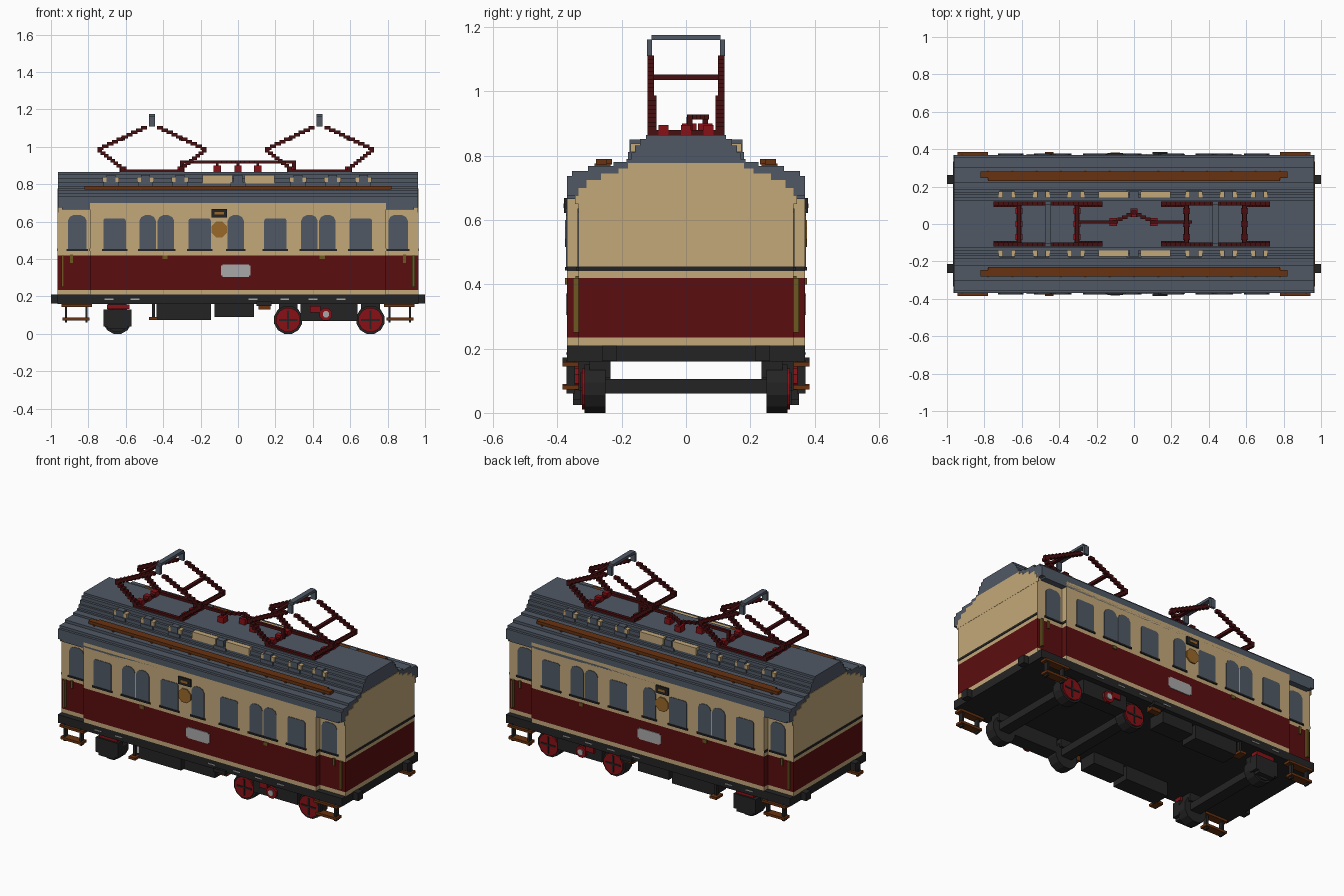
import bpy, bmesh, math

default_cube = bpy.data.objects.get("Cube")
if default_cube:
    bpy.data.objects.remove(default_cube, do_unlink=True)


def linear(value):
    value /= 255
    return value / 12.92 if value <= 0.04045 else ((value + 0.055) / 1.055) ** 2.4


def material(name, red, green, blue):
    colour = (linear(red), linear(green), linear(blue), 1)
    mat = bpy.data.materials.new(name)
    mat.use_nodes = True
    mat.diffuse_color = colour
    shader = next(n for n in mat.node_tree.nodes if n.type == "BSDF_PRINCIPLED")
    shader.inputs["Base Color"].default_value = colour
    shader.inputs["Roughness"].default_value = 0.9
    return mat


cream = material("cream", 196, 169, 122)
maroon = material("maroon paint", 90, 13, 15)
dark_maroon = material("dark maroon metal", 70, 14, 16)
grey = material("slate grey", 80, 89, 101)
black = material("underframe black", 36, 36, 37)
brown = material("wood brown", 104, 50, 16)
red = material("signal red", 135, 17, 22)
silver = material("light grey", 168, 168, 168)
olive = material("brass olive", 110, 88, 34)
gold = material("clock gold", 152, 104, 40)


def finish(name, mat, bm):
    bmesh.ops.recalc_face_normals(bm, faces=bm.faces)
    mesh = bpy.data.meshes.new(name)
    bm.to_mesh(mesh)
    bm.free()
    mesh.materials.append(mat)
    obj = bpy.data.objects.new(name, mesh)
    bpy.context.collection.objects.link(obj)
    return obj


def boxes(name, mat, spans, both_sides=False):
    """Boxes given as x, y and z (low, high) pairs, optionally mirrored in y."""
    bm = bmesh.new()
    for xs, ys, zs in spans:
        for side in ((1, -1) if both_sides else (1,)):
            cube = bmesh.ops.create_cube(bm, size=1)
            for v in cube["verts"]:
                v.co.x = xs[v.co.x > 0]
                v.co.y = side * ys[v.co.y > 0]
                v.co.z = zs[v.co.z > 0]
    return finish(name, mat, bm)


def prisms(name, mat, outline, axis, spans):
    """Extrude an outline along the x or y axis between each (low, high) span."""
    bm = bmesh.new()
    for low, high in spans:
        def place(d):
            return [bm.verts.new((d, a, z) if axis == "x" else (a, d, z)) for a, z in outline]
        near, far = place(low), place(high)
        bm.faces.new(near)
        bm.faces.new(far)
        for i in range(len(near)):
            j = (i + 1) % len(near)
            bm.faces.new((near[i], near[j], far[j], far[i]))
    return finish(name, mat, bm)


def sides(low, high):
    return [(low, high), (-high, -low)]


def around(centre, half):
    return centre - half, centre + half


def polygon(x, z, radius, count):
    turn = math.tau / count
    return [(x + radius * math.cos(turn * (i + 0.5)), z + radius * math.sin(turn * (i + 0.5)))
            for i in range(count)]


def mirrored(half):
    return half + [(-y, z) for y, z in reversed(half)]


BODY, DOOR, END, MAIN = 0.37, 0.335, 0.965, 0.79

# Banded body with narrower entrance ends
for label, mat, zs in (("lower_band", cream, (0.21, 0.235)),
                       ("red_panel", maroon, (0.235, 0.42)),
                       ("upper_wall", cream, (0.42, 0.7))):
    boxes("body_" + label, mat, [(around(0, MAIN), around(0, BODY), zs),
                                 (around(0, END), around(0, DOOR), zs)])
boxes("end_stripe", black, [((s * MAIN, s * (MAIN + 0.003)), around(0, BODY), (0.442, 0.456)) for s in (1, -1)]
      + [((s * END, s * (END + 0.003)), around(0, DOOR), (0.442, 0.456)) for s in (1, -1)])

# Stepped roof with raised centre, and cream end gables
prisms("roof", grey, mirrored([
    (BODY, 0.675), (BODY, 0.737), (0.355, 0.737), (0.355, 0.752), (0.305, 0.752),
    (0.305, 0.768), (0.225, 0.768), (0.225, 0.78), (0.185, 0.78), (0.185, 0.79),
    (0.17, 0.79), (0.17, 0.81), (0.158, 0.81), (0.158, 0.832), (0.143, 0.832),
    (0.143, 0.852), (0.125, 0.852), (0.125, 0.865)]), "x", [around(0, END - 0.002)])
prisms("end_gable", cream, mirrored([
    (0.345, 0.65), (0.345, 0.675), (0.33, 0.675), (0.33, 0.7), (0.31, 0.7), (0.31, 0.725),
    (0.265, 0.725), (0.265, 0.745), (0.21, 0.745), (0.21, 0.76), (0.18, 0.76),
    (0.18, 0.778)]), "x", sides(END - 0.004, END + 0.001))
boxes("eave", grey, [(around(0, END - 0.025), (DOOR, BODY), (0.665, 0.68))], True)
boxes("roof_walkway", brown, [(around(0, 0.82), (0.245, 0.28), (0.772, 0.79)),
                              (around(0, 0.78), (0.23, 0.25), (0.772, 0.79))], True)
boxes("walkway_post", brown, [(around(i * 0.13, 0.006), (0.235, 0.285), (0.755, 0.775))
                              for i in range(-6, 7)], True)

# Raised roof windows and ventilators
VENTS = (-0.68, -0.495, -0.31, 0, 0.32, 0.505, 0.67)
boxes("skylight", cream, [(around(x, 0.045), (0.14, 0.173), (0.812, 0.838)) for x in VENTS if x]
      + [(around(x, 0.08), (0.14, 0.173), (0.805, 0.85)) for x in (-0.11, 0.115)], True)
boxes("ventilator", grey, [(around(x, 0.04), (0.14, 0.18), (0.79, 0.812)) for x in VENTS]
      + [(around(x, 0.024), (0.13, 0.176), (0.812, 0.85)) for x in VENTS], True)

# Side windows: wide ones have cut corners, narrow ones are arched
WINDOWS = [(-0.86, 0.05), (-0.66, 0.06), (-0.483, 0.044), (-0.386, 0.044), (-0.205, 0.06),
           (-0.012, 0.043), (0.2, 0.06), (0.382, 0.044), (0.478, 0.044), (0.656, 0.06), (0.856, 0.052)]
for x, half in WINDOWS:
    wall = BODY if abs(x) < MAIN else DOOR
    top, cut = (0.618, 0.012) if half == 0.06 else (0.635, 0.03)
    prisms("side_window", grey, [
        (x - half, 0.452), (x + half, 0.452), (x + half, top - cut), (x + half - cut / 3, top - cut / 3),
        (x + half - cut, top), (x - half + cut, top), (x - half + cut / 3, top - cut / 3),
        (x - half, top - cut)], "y", sides(wall - 0.002, wall + 0.003))
    boxes("window_sill", black, [(around(x, half + 0.008), (wall - 0.002, wall + 0.007),
                                  (0.443, 0.453))], True)

# Clock, lamp, name plate and door fittings
prisms("clock", gold, polygon(-0.1, 0.558, 0.045, 8), "y", sides(BODY, BODY + 0.007))
boxes("lamp_housing", black, [(around(-0.1, 0.042), (BODY, BODY + 0.009), (0.622, 0.668))], True)
boxes("lamp_glass", gold, [(around(-0.1, 0.025), (BODY, BODY + 0.011), (0.638, 0.652))], True)
boxes("side_plate", silver, [(around(-0.012, 0.08), (BODY, BODY + 0.004), (0.312, 0.365)),
                             (around(-0.012, 0.07), (BODY, BODY + 0.004), (0.304, 0.372))], True)
boxes("handrail", olive, [(around(s * 0.938, 0.007), (DOOR, 0.351), (0.25, 0.42)) for s in (1, -1)], True)
boxes("door_handle", olive, [(around(s * 0.89, 0.007), (DOOR, DOOR + 0.008), (0.38, 0.425)) for s in (1, -1)]
      + [(around(x, 0.014), (BODY, BODY + 0.006), (0.4, 0.42)) for x in (-0.39, 0.45)], True)

# Chassis, buffers and hanging equipment
boxes("chassis", black, [(around(0, END), around(0, BODY), (0.16, 0.21))])
boxes("buffer", black, [((s * 0.95, s), (0.215, 0.262), (0.162, 0.21)) for s in (1, -1)], True)
boxes("chassis_mark", silver, [(around(x, 0.024), (BODY, BODY + 0.003), (0.182, 0.188))
                               for x in (-0.69, -0.55, 0.08, 0.25, 0.4, 0.55)], True)
boxes("equipment_box", black, [((-0.435, -0.145), (0.235, 0.345), (0.075, 0.165)),
                               ((-0.125, 0.085), (0.235, 0.345), (0.09, 0.165))], True)
boxes("small_bracket", brown, [((0.11, 0.175), (0.32, 0.36), (0.13, 0.165)),
                               ((-0.475, -0.43), (0.32, 0.384), (0.075, 0.09))], True)
boxes("bracket_hanger", black, [((0.1, 0.18), (0.34, 0.384), (0.15, 0.172)),
                                ((-0.46, -0.445), (0.34, 0.36), (0.075, 0.165))], True)

# Wheels, axles and frames
for x, face in ((-0.645, black), (0.268, red), (0.708, red)):
    prisms("wheel", black, polygon(x, 0.075, 0.0776, 12), "y", sides(0.25, 0.315))
    prisms("wheel_face", face, polygon(x, 0.075, 0.066, 12), "y", sides(0.31, 0.324))
    boxes("wheel_spokes", black, [(around(x, 0.05), (0.32, 0.328), around(0.075, 0.005)),
                                  (around(x, 0.005), (0.32, 0.328), (0.025, 0.125))], True)
    boxes("axle", black, [(around(x, 0.035), around(0, 0.26), (0.06, 0.105))])
    boxes("axle_mount", black, [(around(x, 0.05), (0.235, 0.3), (0.11, 0.165))], True)
boxes("drive_frame", black, [((0.335, 0.64), (0.25, 0.335), (0.07, 0.165))], True)
boxes("trailing_frame", black, [((-0.72, -0.57), (0.3, 0.352), (0.04, 0.13)),
                                ((-0.7, -0.59), (0.3, 0.352), (0.025, 0.04))], True)
boxes("frame_trim", red, [((-0.7, -0.58), (0.3, 0.345), (0.132, 0.158)),
                          ((0.385, 0.44), (0.32, 0.345), (0.115, 0.15))], True)
prisms("drive_hub", red, polygon(0.47, 0.105, 0.036, 8), "y", sides(0.33, 0.35))
prisms("drive_hub_cap", silver, polygon(0.47, 0.105, 0.018, 8), "y", sides(0.345, 0.355))

# Entrance steps
for s in (1, -1):
    boxes("entrance_step", brown, [(around(s * 0.862, 0.082), (DOOR, 0.384), (0.145, 0.159)),
                                   (around(s * 0.866, 0.072), (DOOR, 0.384), (0.072, 0.087))], True)
    boxes("step_hanger", black, [(around(s * x, 0.006), (0.345, 0.372), (0.06, 0.165))
                                 for x in (0.81, 0.92)], True)


# Pantographs: stepped diamond arms on both sides, tied by crossbars
def stair(start, end, ys):
    (xa, za), (xb, zb) = start, end
    count = max(1, round(abs(zb - za) / 0.0125))
    half = abs(xb - xa) / count / 2 + 0.004
    return [(around(xa + (xb - xa) * (i + 0.5) / count, half), ys,
             around(za + (zb - za) * (i + 0.5) / count, 0.009)) for i in range(count)]


for centre in (-0.46, 0.436):
    arms, ties, mounts = [], [], []
    for s in (1, -1):
        knee = (centre + s * 0.288, 0.985)
        arms += stair((centre + s * 0.15, 0.88), knee, (0.092, 0.12))
        arms += stair(knee, (centre + s * 0.03, 1.108), (0.1, 0.12))
        ties += [(around(centre + s * 0.155, 0.01), around(0, 0.11), (1.035, 1.052)),
                 (around(centre + s * 0.155, 0.014), around(0, 0.11), (0.864, 0.88))]
        mounts += [(around(centre + s * 0.155, 0.018), around(y, 0.016), (0.86, 0.895))
                   for y in (-0.07, 0, 0.07)]
    arms.append((around(centre, 0.17), (0.1, 0.12), (0.864, 0.88)))
    boxes("pantograph_arm", dark_maroon, arms, True)
    boxes("pantograph_crossbar", dark_maroon, ties)
    boxes("pantograph_mount", red, mounts)
    boxes("pantograph_bow", grey, [(around(centre, 0.016), around(0, 0.108), (1.16, 1.176)),
                                   (around(centre, 0.016), (0.105, 0.121), (1.11, 1.162)),
                                   (around(centre, 0.016), (-0.121, -0.105), (1.11, 1.162))])

# Roof power line on insulators
boxes("insulator", red, [(around(x, 0.02), around(y, 0.022), (0.86, 0.9))
                         for x, y in ((-0.11, 0.01), (0, 0.06), (0.105, 0.01))])
cable = [(around(s * 0.2, 0.105), around(0.012, 0.008), (0.912, 0.928)) for s in (1, -1)]
for i in range(-4, 5):
    cable.append((around(i * 0.025, 0.014), around(0.062 - abs(i) * 0.0125, 0.009), (0.912, 0.928)))
cable += [(around(x, 0.007), around(y, 0.008), (0.89, 0.92)) for x, y in ((-0.11, 0.01), (0, 0.06), (0.105, 0.01))]
cable += [(around(s * 0.3, 0.01), around(0.012, 0.008), (0.87, 0.928)) for s in (1, -1)]
boxes("power_line", dark_maroon, cable)
